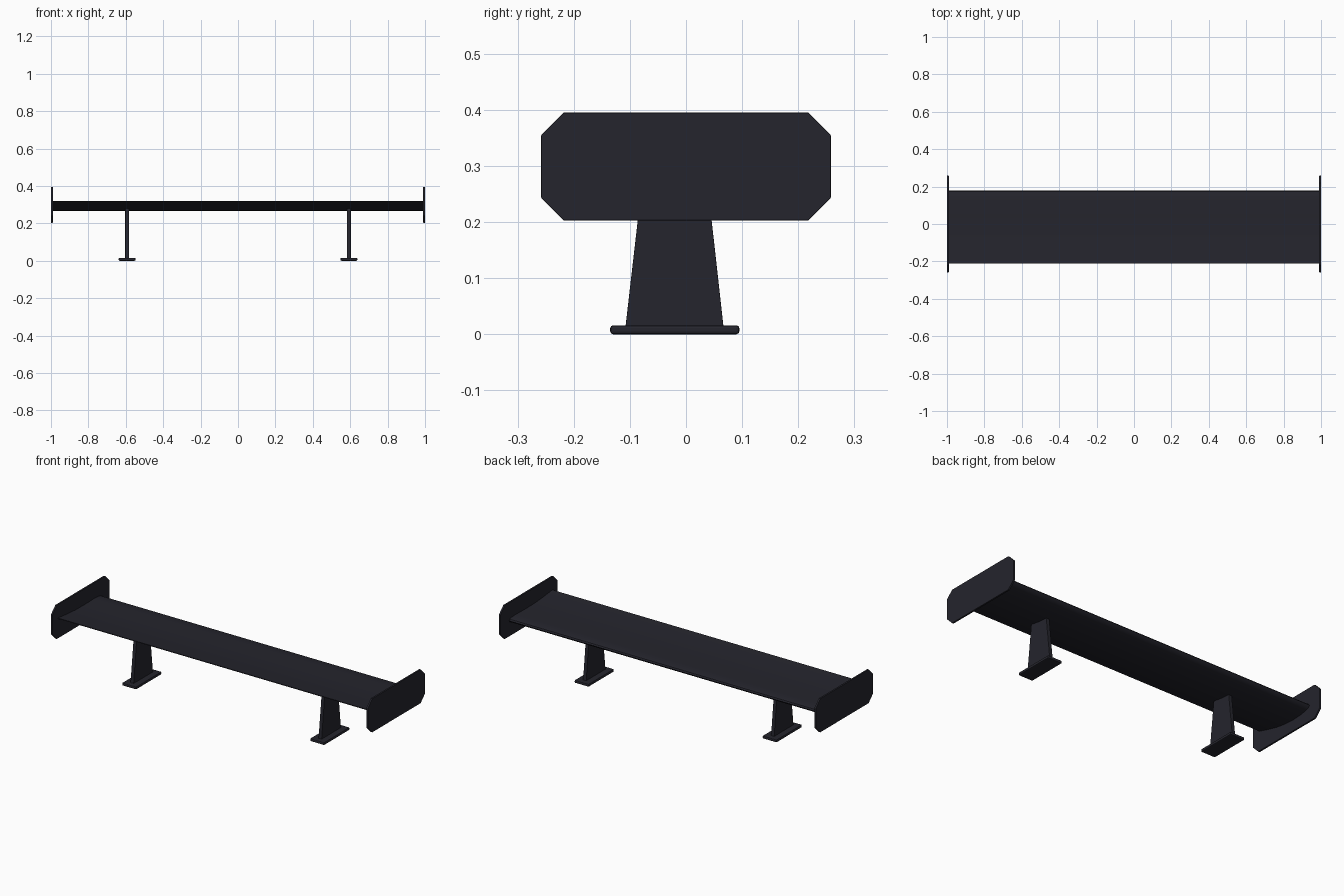
import bpy, bmesh, math

if "Cube" in bpy.data.objects:
    bpy.data.objects.remove(bpy.data.objects["Cube"])

mat = bpy.data.materials.new("matte black")
mat.diffuse_color = (0.018, 0.018, 0.026, 1)
mat.use_nodes = True
mat.node_tree.nodes["Principled BSDF"].inputs["Base Color"].default_value = mat.diffuse_color


def extrude_profile(name, pts, x0, x1, bevel=0.0, smooth=False):
    """Extrude a closed (y, z) outline along x from x0 to x1."""
    bm = bmesh.new()
    face = bm.faces.new([bm.verts.new((x0, y, z)) for y, z in pts])
    res = bmesh.ops.extrude_face_region(bm, geom=[face])
    moved = [g for g in res["geom"] if isinstance(g, bmesh.types.BMVert)]
    bmesh.ops.translate(bm, verts=moved, vec=(x1 - x0, 0, 0))
    bmesh.ops.recalc_face_normals(bm, faces=bm.faces[:])
    if bevel:
        bmesh.ops.bevel(bm, geom=bm.edges[:], offset=bevel, segments=2,
                        profile=0.5, affect='EDGES')
    me = bpy.data.meshes.new(name)
    bm.to_mesh(me)
    bm.free()
    me.materials.append(mat)
    ob = bpy.data.objects.new(name, me)
    bpy.context.collection.objects.link(ob)
    if smooth:
        bpy.ops.object.select_all(action='DESELECT')
        bpy.context.view_layer.objects.active = ob
        ob.select_set(True)
        bpy.ops.object.shade_smooth_by_angle(angle=math.radians(35))
    return ob


# Wing blade: inverted aerofoil, thin raised edge at -y, round nose at +y
upper = [(-0.21, 0.32), (-0.13, 0.311), (-0.05, 0.305), (0.04, 0.304),
         (0.12, 0.306), (0.16, 0.304), (0.175, 0.300)]
lower = [(0.18, 0.293), (0.175, 0.285), (0.155, 0.276), (0.11, 0.268),
         (0.05, 0.265), (-0.02, 0.270), (-0.08, 0.280), (-0.15, 0.298),
         (-0.21, 0.316)]
extrude_profile("wing_blade", upper + lower, -0.992, 0.992, smooth=True)

# Chamfered end plate outline
Y, Z0, Z1, C = 0.258, 0.203, 0.395, 0.04
plate = [(-Y + C, Z0), (Y - C, Z0), (Y, Z0 + C), (Y, Z1 - C),
         (Y - C, Z1), (-Y + C, Z1), (-Y, Z1 - C), (-Y, Z0 + C)]
# Tapered upright and its foot
upright = [(-0.108, 0.012), (0.067, 0.012), (0.036, 0.29), (-0.076, 0.29)]
foot = [(-0.135, 0.0), (0.095, 0.0), (0.095, 0.016), (-0.135, 0.016)]

for side, s in (("left", -1), ("right", 1)):
    extrude_profile(side + "_end_plate", plate, s * 0.99, s * 1.0, bevel=0.001)
    extrude_profile(side + "_upright", upright, s * 0.593 - 0.01, s * 0.593 + 0.01,
                    bevel=0.001)
    extrude_profile(side + "_foot", foot, s * 0.593 - 0.045, s * 0.593 + 0.045,
                    bevel=0.005)
